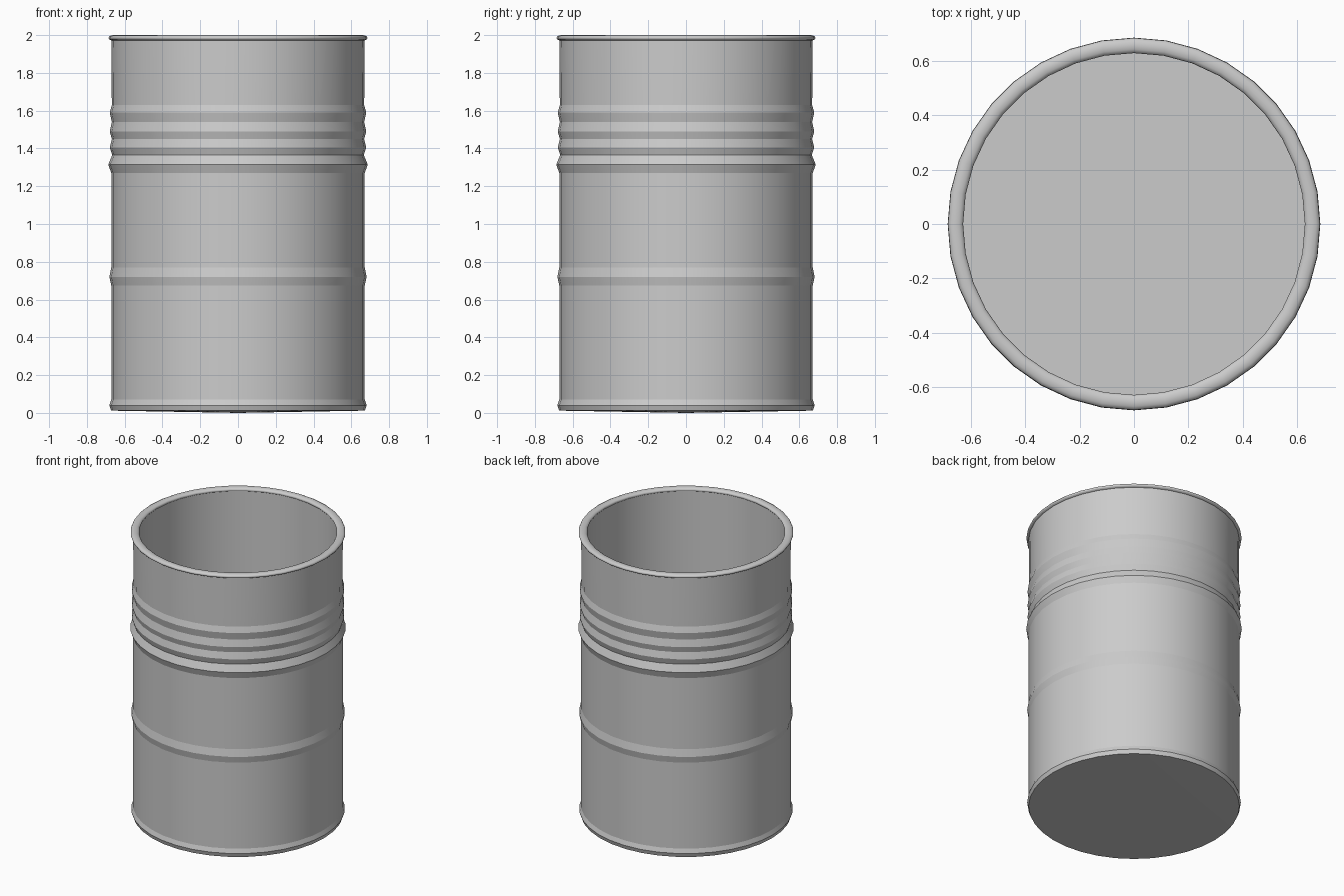
import bpy, math

if "Cube" in bpy.data.objects:
    bpy.data.objects.remove(bpy.data.objects["Cube"])

SIDES = 36


def lathe(name, profile, smooth_angle, closed=False):
    """Revolve (radius, z) points about z; radius 0 becomes a single pole vertex."""
    verts, faces, rings = [], [], []
    for r, z in profile:
        n = 1 if r == 0 else SIDES
        start = len(verts)
        for i in range(n):
            a = 2 * math.pi * i / SIDES
            verts.append((r * math.cos(a), r * math.sin(a), z))
        rings.append([start + i % n for i in range(SIDES)])
    pairs = list(zip(rings, rings[1:]))
    if closed:
        pairs.append((rings[-1], rings[0]))
    for low, high in pairs:
        for i in range(SIDES):
            j = (i + 1) % SIDES
            quad = [low[i], low[j], high[j], high[i]]
            faces.append(list(dict.fromkeys(quad)))
    mesh = bpy.data.meshes.new(name)
    mesh.from_pydata(verts, [], faces)
    mesh.update()
    obj = bpy.data.objects.new(name, mesh)
    bpy.context.collection.objects.link(obj)
    bpy.ops.object.select_all(action='DESELECT')
    obj.select_set(True)
    bpy.context.view_layer.objects.active = obj
    bpy.ops.object.shade_smooth_by_angle(angle=math.radians(smooth_angle))
    return obj


BODY, RIB, INNER = 0.671, 0.681, 0.635

# Drum shell: slightly domed underside, ribbed outer wall, plain inner wall and floor
profile = [(0, 0), (0.672, 0.012), (0.681, 0.04), (BODY, 0.07),
           (BODY, 0.675), (RIB, 0.72), (BODY, 0.77),
           (BODY, 1.27), (0.687, 1.315), (0.666, 1.365)]
for peak, valley in ((1.405, 1.45), (1.49, 1.54), (1.59, 1.63)):
    profile += [(0.679, peak), (0.668, valley)]
profile += [(0.669, 1.73), (BODY, 1.98), (INNER, 1.98), (INNER, 0.03), (0, 0.03)]
lathe("drum_shell", profile, 10.5)

# Rolled rim around the open top
rim = [(0.658 + 0.028 * math.cos(2 * math.pi * k / 12),
        1.985 + 0.015 * math.sin(2 * math.pi * k / 12)) for k in range(12)]
lathe("rolled_rim", rim, 60, closed=True)
